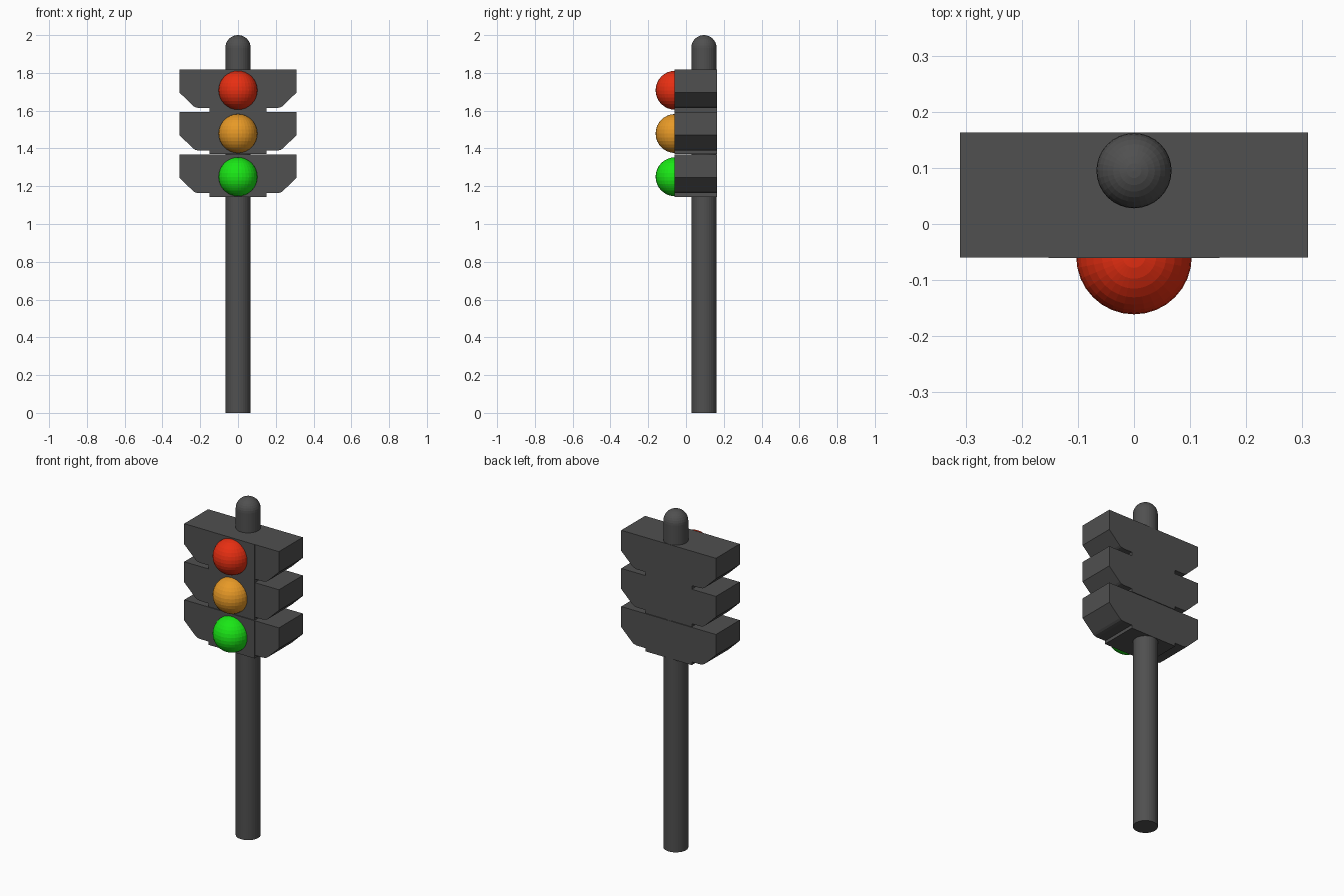
import bpy, bmesh
from mathutils import Matrix, Vector

if "Cube" in bpy.data.objects:
    bpy.data.objects.remove(bpy.data.objects["Cube"])

def material(name, rgb):
    m = bpy.data.materials.new(name)
    m.diffuse_color = (*rgb, 1)
    m.use_nodes = True
    m.node_tree.nodes["Principled BSDF"].inputs["Base Color"].default_value = m.diffuse_color
    return m

GREY = material("dark grey", (0.08, 0.08, 0.08))
RED = material("red", (0.80, 0.028, 0.006))
AMBER = material("amber", (0.80, 0.32, 0.02))
GREEN = material("green", (0.01, 0.80, 0.008))

def finish(bm, name, mat):
    bmesh.ops.recalc_face_normals(bm, faces=bm.faces)
    me = bpy.data.meshes.new(name)
    bm.to_mesh(me)
    bm.free()
    me.materials.append(mat)
    ob = bpy.data.objects.new(name, me)
    bpy.context.collection.objects.link(ob)
    return ob

def prism(name, outline, y0, y1):
    """Extrude an x/z outline along y."""
    bm = bmesh.new()
    face = bm.faces.new([bm.verts.new((x, y0, z)) for x, z in outline])
    ext = bmesh.ops.extrude_face_region(bm, geom=[face])
    moved = [v for v in ext["geom"] if isinstance(v, bmesh.types.BMVert)]
    bmesh.ops.translate(bm, verts=moved, vec=(0, y1 - y0, 0))
    return finish(bm, name, GREY)

def ball(name, r, loc, mat):
    bm = bmesh.new()
    bmesh.ops.create_uvsphere(bm, u_segments=32, v_segments=16, radius=r,
                              matrix=Matrix.Translation(Vector(loc)))
    return finish(bm, name, mat)

FRONT, BACK, POLE_Y, POLE_R = -0.061, 0.163, 0.095, 0.067
POLE_H = 2.0 - POLE_R

# Pole and domed cap
bm = bmesh.new()
bmesh.ops.create_cone(bm, cap_ends=True, segments=32, radius1=POLE_R, radius2=POLE_R,
                      depth=POLE_H, matrix=Matrix.Translation((0, POLE_Y, POLE_H / 2)))
finish(bm, "pole", GREY)
ball("pole_cap", POLE_R, (0, POLE_Y, POLE_H), GREY)

# Housing: lower and upper box with a fine seam
W = 0.152
for name, z0, z1 in (("lower_housing", 1.144, 1.367), ("upper_housing", 1.37, 1.818)):
    prism(name, [(-W, z0), (W, z0), (W, z1), (-W, z1)], FRONT, BACK)

# Lamps, each with a pair of side visors
for i, (label, mat) in enumerate((("red", RED), ("amber", AMBER), ("green", GREEN))):
    ball(label + "_lamp", 0.103, (0, -0.058, 1.708 - 0.229 * i), mat)
    top = 1.818 - 0.2255 * i
    for side, s in (("left", -1), ("right", 1)):
        outline = [(W, 0), (0.31, 0), (0.31, -0.122), (0.237, -0.193),
                   (0.226, -0.2), (0.208, -0.204), (W, -0.204)]
        prism(f"{label}_{side}_visor", [(s * x, top + z) for x, z in outline],
              FRONT + 0.001, BACK)
